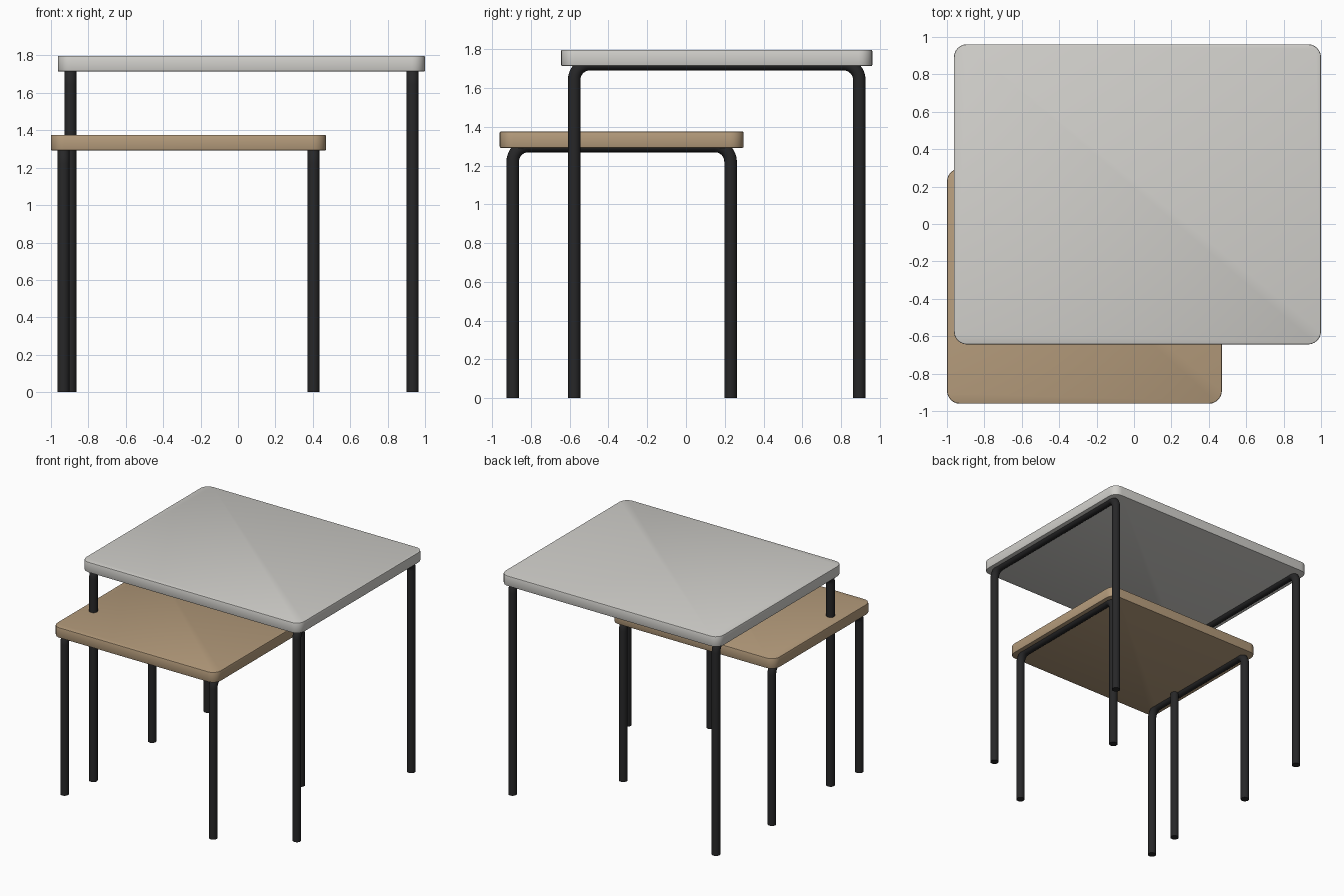
import bpy, bmesh, math

if "Cube" in bpy.data.objects:
    bpy.data.objects.remove(bpy.data.objects["Cube"])


def material(name, rgb):
    m = bpy.data.materials.new(name)
    m.diffuse_color = (*rgb, 1)
    m.use_nodes = True
    m.node_tree.nodes["Principled BSDF"].inputs["Base Color"].default_value = m.diffuse_color
    return m


GREY = material("pale_grey", (0.64, 0.63, 0.60))
TAN = material("tan_wood", (0.46, 0.33, 0.20))
BLACK = material("black_steel", (0.02, 0.02, 0.021))


def smooth(ob):
    bpy.ops.object.select_all(action='DESELECT')
    ob.select_set(True)
    bpy.context.view_layer.objects.active = ob
    bpy.ops.object.shade_smooth_by_angle(angle=math.radians(35))


# Slab with rounded corners and a slightly softened rim
def table_top(name, x0, x1, y0, y1, z0, z1, mat):
    bm = bmesh.new()
    bmesh.ops.create_cube(bm, size=1)
    for v in bm.verts:
        v.co = (x1 if v.co.x > 0 else x0, y1 if v.co.y > 0 else y0, z1 if v.co.z > 0 else z0)
    upright = [e for e in bm.edges if abs(e.verts[0].co.z - e.verts[1].co.z) > 0.01]
    bmesh.ops.bevel(bm, geom=upright, offset=0.07, segments=6, profile=0.5, affect='EDGES')
    rim = [e for e in bm.edges if abs(e.verts[0].co.z - e.verts[1].co.z) < 0.001]
    bmesh.ops.bevel(bm, geom=rim, offset=0.006, segments=2, profile=0.5, affect='EDGES')
    me = bpy.data.meshes.new(name)
    bm.to_mesh(me)
    bm.free()
    me.materials.append(mat)
    ob = bpy.data.objects.new(name, me)
    bpy.context.collection.objects.link(ob)
    smooth(ob)


# Bent tube: leg up, rail under the top, leg down
def leg_frame(name, x, y0, y1, z, tube=0.0325, bend=0.08, steps=8):
    pts = [(x, y0, 0)]
    for i in range(steps + 1):
        a = math.pi / 2 * i / steps
        pts.append((x, y0 + bend * (1 - math.cos(a)), z - bend * (1 - math.sin(a))))
    pts += [(x, y0 + y1 - p[1], p[2]) for p in reversed(pts)]
    cu = bpy.data.curves.new(name, 'CURVE')
    cu.dimensions = '3D'
    cu.bevel_depth = tube
    cu.bevel_resolution = 6
    cu.use_fill_caps = True
    sp = cu.splines.new('POLY')
    sp.points.add(len(pts) - 1)
    for p, co in zip(sp.points, pts):
        p.co = (*co, 1)
    cu.materials.append(BLACK)
    ob = bpy.data.objects.new(name, cu)
    bpy.context.collection.objects.link(ob)
    bpy.ops.object.select_all(action='DESELECT')
    ob.select_set(True)
    bpy.context.view_layer.objects.active = ob
    bpy.ops.object.convert(target='MESH')
    smooth(bpy.context.view_layer.objects.active)


# Each table: top extents, then frames inset from its edges
INSET = 0.067
for name, x0, x1, y0, y1, z0, z1, mat in (
        ("large_table", -0.963, 1.0, -0.644, 0.961, 1.714, 1.798, GREY),
        ("small_table", -1.0, 0.47, -0.961, 0.297, 1.292, 1.376, TAN)):
    table_top(name + "_top", x0, x1, y0, y1, z0, z1, mat)
    for side, x in (("left", x0 + INSET), ("right", x1 - INSET)):
        leg_frame(f"{name}_{side}_legs", x, y0 + INSET, y1 - INSET, z0 + 0.0095)
